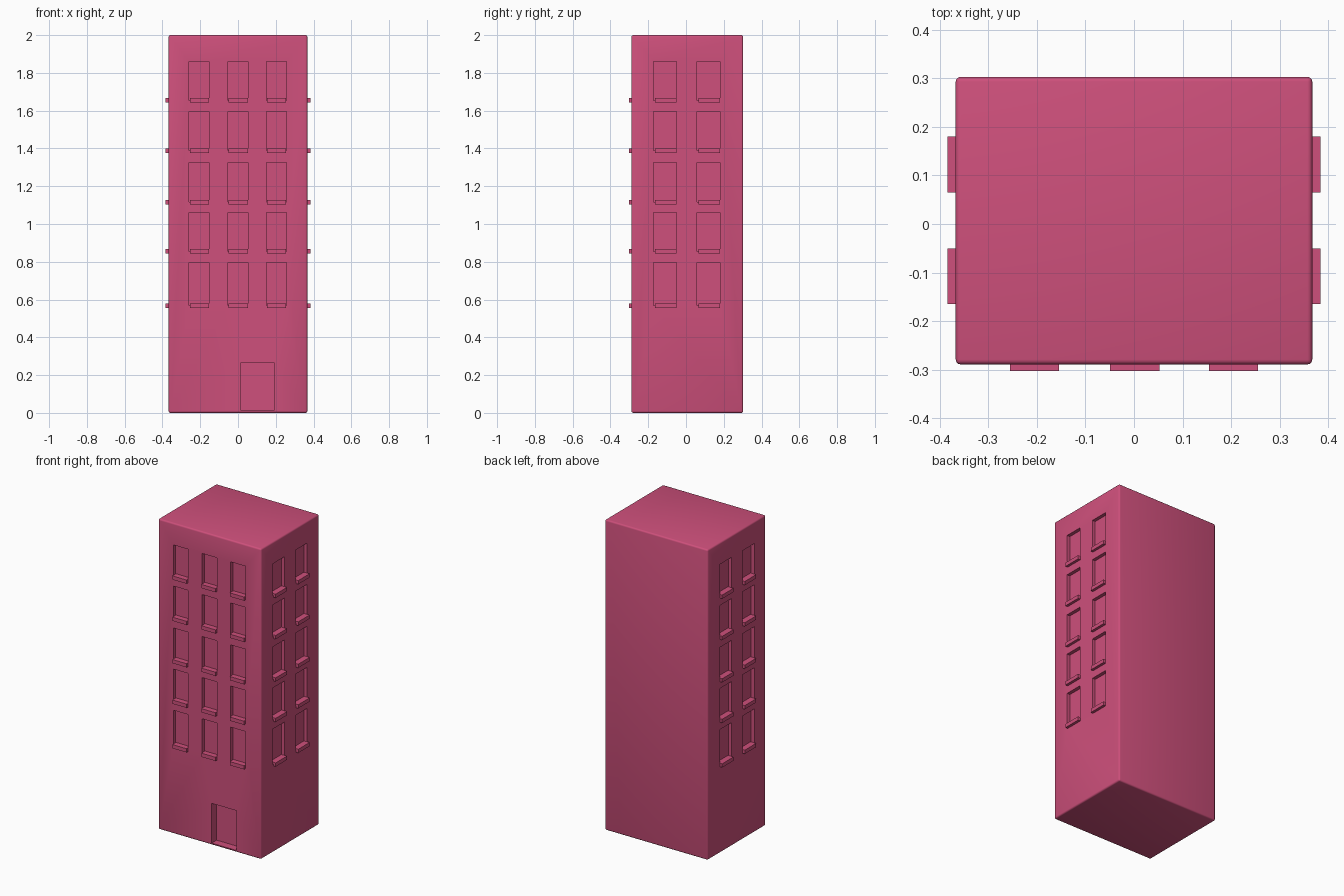
import bpy, bmesh, math
from mathutils import Matrix, Vector

if "Cube" in bpy.data.objects:
    bpy.data.objects.remove(bpy.data.objects["Cube"])

pink = bpy.data.materials.new("pink")
pink.diffuse_color = (0.62, 0.08, 0.2, 1)
pink.use_nodes = True
pink.node_tree.nodes["Principled BSDF"].inputs["Base Color"].default_value = pink.diffuse_color


def box(bm, lo, hi):
    lo, hi = Vector(lo), Vector(hi)
    m = Matrix.Translation((lo + hi) / 2) @ Matrix.Diagonal((*(hi - lo), 1))
    bmesh.ops.create_cube(bm, size=1, matrix=m)


def make(name, bm):
    me = bpy.data.meshes.new(name)
    bm.to_mesh(me)
    bm.free()
    me.materials.append(pink)
    ob = bpy.data.objects.new(name, me)
    bpy.context.collection.objects.link(ob)
    return ob


X, FRONT, BACK = 0.367, -0.289, 0.303      # wall planes
TOPS = (0.795, 1.06, 1.325, 1.595, 1.86)   # window heads
SILLS = (0.568, 0.855, 1.116, 1.389, 1.655)  # sill centres
RECESS = 0.022

# Tower body with softened edges
bm = bmesh.new()
box(bm, (-X, FRONT, 0), (X, BACK, 2))
bmesh.ops.bevel(bm, geom=bm.edges[:], offset=0.01, segments=3,
                profile=0.5, affect='EDGES')
body = make("building_body", bm)

# Window and door recesses, and the projecting sills
cut, sills = bmesh.new(), bmesh.new()
for top, sz in zip(TOPS, SILLS):
    for cx in (-0.206, 0, 0.203):
        box(cut, (cx - 0.053, FRONT - 0.1, sz),
            (cx + 0.053, FRONT + RECESS, top))
        box(sills, (cx - 0.049, -0.303, sz - 0.012),
            (cx + 0.052, FRONT + RECESS + 0.003, sz + 0.012))
    for cy in (-0.111, 0.119):
        for s in (-1, 1):
            xs = sorted((s * (X - RECESS), s * (X + 0.1)))
            box(cut, (xs[0], cy - 0.06, sz), (xs[1], cy + 0.06, top))
            xs = sorted((s * (X - RECESS - 0.003), s * 0.384))
            box(sills, (xs[0], cy - 0.054, sz - 0.012),
                (xs[1], cy + 0.061, sz + 0.012))
box(cut, (0.015, FRONT - 0.1, 0.012), (0.19, FRONT + 0.05, 0.268))  # door
make("window_sills", sills)
cutter = make("recess_cutter", cut)
cutter.hide_render = True

# Carve the recesses
mod = body.modifiers.new("recesses", 'BOOLEAN')
mod.operation = 'DIFFERENCE'
mod.solver = 'EXACT'
mod.object = cutter
bpy.context.view_layer.objects.active = body
body.select_set(True)
bpy.ops.object.modifier_apply(modifier=mod.name)
bpy.data.objects.remove(cutter)
bpy.ops.object.shade_smooth_by_angle(angle=math.radians(35))
